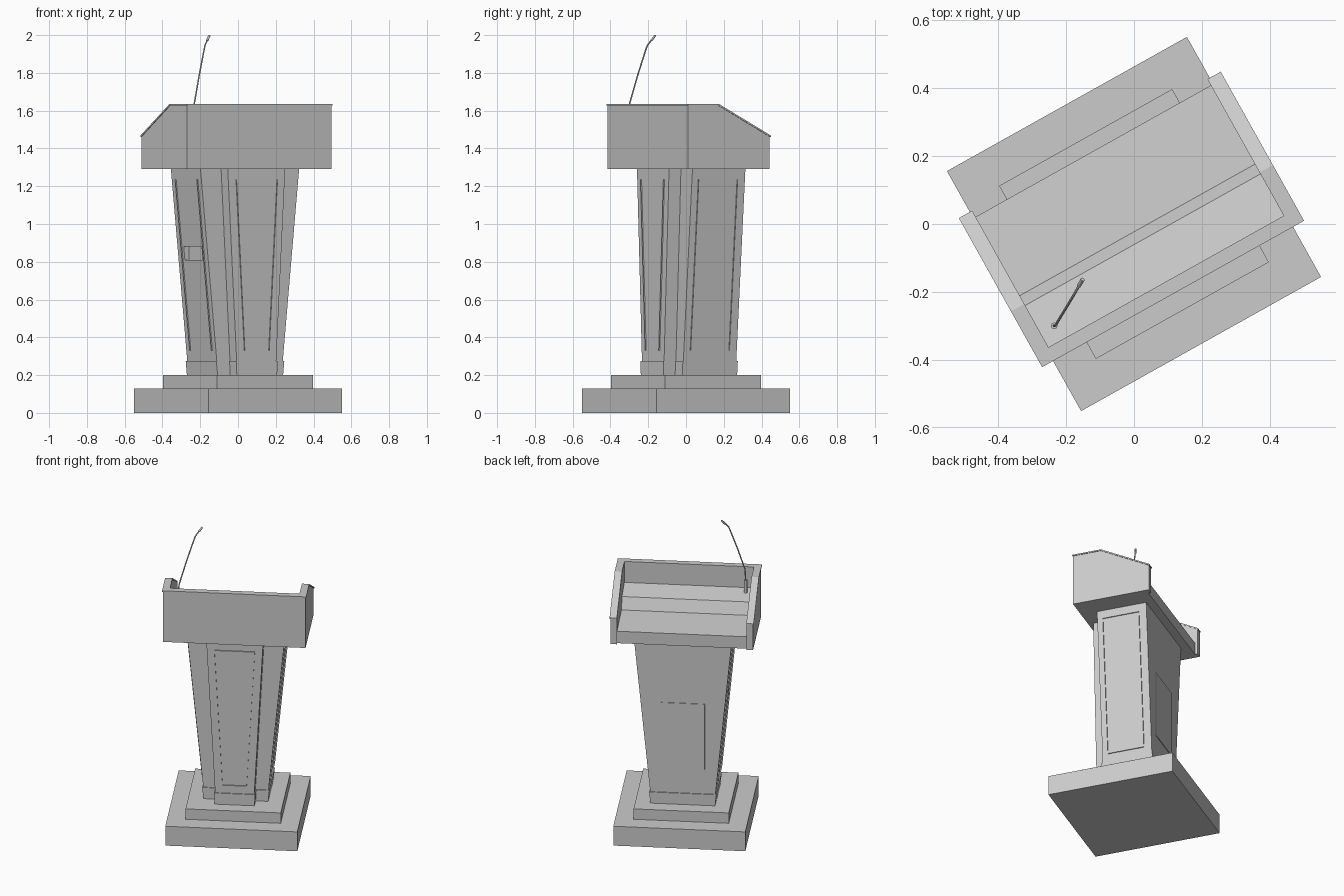
import bpy, bmesh, math
from mathutils import Matrix, Vector

if "Cube" in bpy.data.objects:
    bpy.data.objects.remove(bpy.data.objects["Cube"])

ROT = Matrix.Rotation(math.radians(29.2), 4, 'Z')   # whole lectern is turned


def finish(bm, name):
    bmesh.ops.recalc_face_normals(bm, faces=bm.faces)
    bm.transform(ROT)
    me = bpy.data.meshes.new(name)
    bm.to_mesh(me)
    bm.free()
    ob = bpy.data.objects.new(name, me)
    bpy.context.collection.objects.link(ob)
    return ob


def loft(name, ring_a, ring_b):
    """Solid between two matching rings of 3D points."""
    bm = bmesh.new()
    a = [bm.verts.new(p) for p in ring_a]
    b = [bm.verts.new(p) for p in ring_b]
    n = len(a)
    bm.faces.new(a[::-1])
    bm.faces.new(b)
    for i in range(n):
        j = (i + 1) % n
        bm.faces.new((a[i], a[j], b[j], b[i]))
    return finish(bm, name)


def box(name, x0, x1, y0, y1, z0, z1):
    r = [(x0, y0), (x1, y0), (x1, y1), (x0, y1)]
    return loft(name, [(x, y, z0) for x, y in r], [(x, y, z1) for x, y in r])


def prism_x(name, profile, x0, x1):
    return loft(name, [(x0, y, z) for y, z in profile], [(x1, y, z) for y, z in profile])


def frame(name, corners, normal, width=0.014, depth=0.007):
    bm = bmesh.new()
    f = bm.faces.new([bm.verts.new(p) for p in corners])
    bmesh.ops.inset_region(bm, faces=[f], thickness=width, use_boundary=True)
    bmesh.ops.delete(bm, geom=[f], context='FACES_ONLY')
    ext = bmesh.ops.extrude_face_region(bm, geom=bm.faces[:], use_keep_orig=True)
    vs = [v for v in ext['geom'] if isinstance(v, bmesh.types.BMVert)]
    bmesh.ops.translate(bm, verts=vs, vec=Vector(normal).normalized() * depth)
    return finish(bm, name)


# stepped base
box("base_plinth", -.405, .405, -.405, .405, 0, .13)
box("base_step", -.292, .292, -.292, .292, .13, .2)

# column: T-shaped plan, tapering in width only
Z0, Z1 = .2, 1.29
body_w = lambda z: .2 + .099 * (z - .275) / 1.015
pil_w = lambda z: .12 + .054 * (z - .275) / 1.015


def plan(z, g=0):
    a, b = body_w(z) + g, pil_w(z) + g
    f, p, r = -.128 - g, -.2 - g, .193 + g
    return [(-a, r, z), (-a, f, z), (-b, f, z), (-b, p, z),
            (b, p, z), (b, f, z), (a, f, z), (a, r, z)]


column = loft("column", plan(Z0), plan(Z1))
loft("column_foot_moulding", plan(Z0, .006), plan(.275, .006))

# hand slot cut into the left side
cutter = box("slot_cutter", -.4, -.226, -.068, .125, .81, .88)
cutter.hide_render = True
cutter.hide_set(True)
cut = column.modifiers.new("slot", 'BOOLEAN')
cut.operation = 'DIFFERENCE'
cut.object = cutter
cut.solver = 'EXACT'
bpy.context.view_layer.objects.active = column
bpy.ops.object.modifier_apply(modifier="slot")
bpy.data.objects.remove(cutter)

# panel mouldings on front and both sides
lo, hi = .33, 1.235
b0, b1 = pil_w(lo) - .049, pil_w(hi) - .047
frame("front_panel_moulding", [(-b0, -.2, lo), (b0, -.2, lo), (b1, -.2, hi), (-b1, -.2, hi)], (0, -1, 0))
for s, side in ((-1, "left"), (1, "right")):
    a0, a1 = s * body_w(lo), s * body_w(hi)
    frame(side + "_panel_moulding",
          [(a0, -.09, lo), (a0, .145, lo), (a1, .145, hi), (a1, -.09, hi)], (s, 0, -.0975))

# back door
box("back_door", -.135, .135, .18, .197, .44, .88)

# desk head: stepped tray between two cheeks
prism_x("desk_tray", [(-.232, 1.29), (.246, 1.29), (.246, 1.37), (-.02, 1.39), (-.053, 1.465),
                      (-.194, 1.495), (-.194, 1.628), (-.232, 1.628)], -.398, .398)
box("front_trim", -.442, .442, -.236, -.194, 1.628, 1.636)
for s, side in ((-1, "left"), (1, "right")):
    prism_x(side + "_cheek", [(-.232, 1.29), (.263, 1.29), (.263, 1.462), (-.05, 1.628),
                              (-.232, 1.628)], s * .398, s * .438)
    prism_x(side + "_cheek_trim", [(-.194, 1.628), (-.05, 1.628), (.267, 1.460), (.267, 1.469),
                                   (-.048, 1.636), (-.194, 1.636)], s * .397, s * .442)


# gooseneck microphone
def tube(name, pts, radius):
    cu = bpy.data.curves.new(name, 'CURVE')
    cu.dimensions = '3D'
    cu.bevel_depth = radius
    cu.bevel_resolution = 2
    cu.use_fill_caps = True
    sp = cu.splines.new('POLY')
    sp.points.add(len(pts) - 1)
    for q, p in zip(sp.points, pts):
        q.co = (*p, 1)
    ob = bpy.data.objects.new(name, cu)
    bpy.context.collection.objects.link(ob)


tube("microphone_base", [(-.235, -.3, 1.48), (-.235, -.3, 1.57)], .01)
tube("microphone_stem", [(-.235, -.3, 1.56), (-.231, -.298, 1.64), (-.205, -.255, 1.79),
                         (-.182, -.217, 1.91), (-.175, -.205, 1.945), (-.158, -.175, 1.985)], .004)
tube("microphone_tip", [(-.163, -.183, 1.972), (-.151, -.163, 1.998)], .006)
